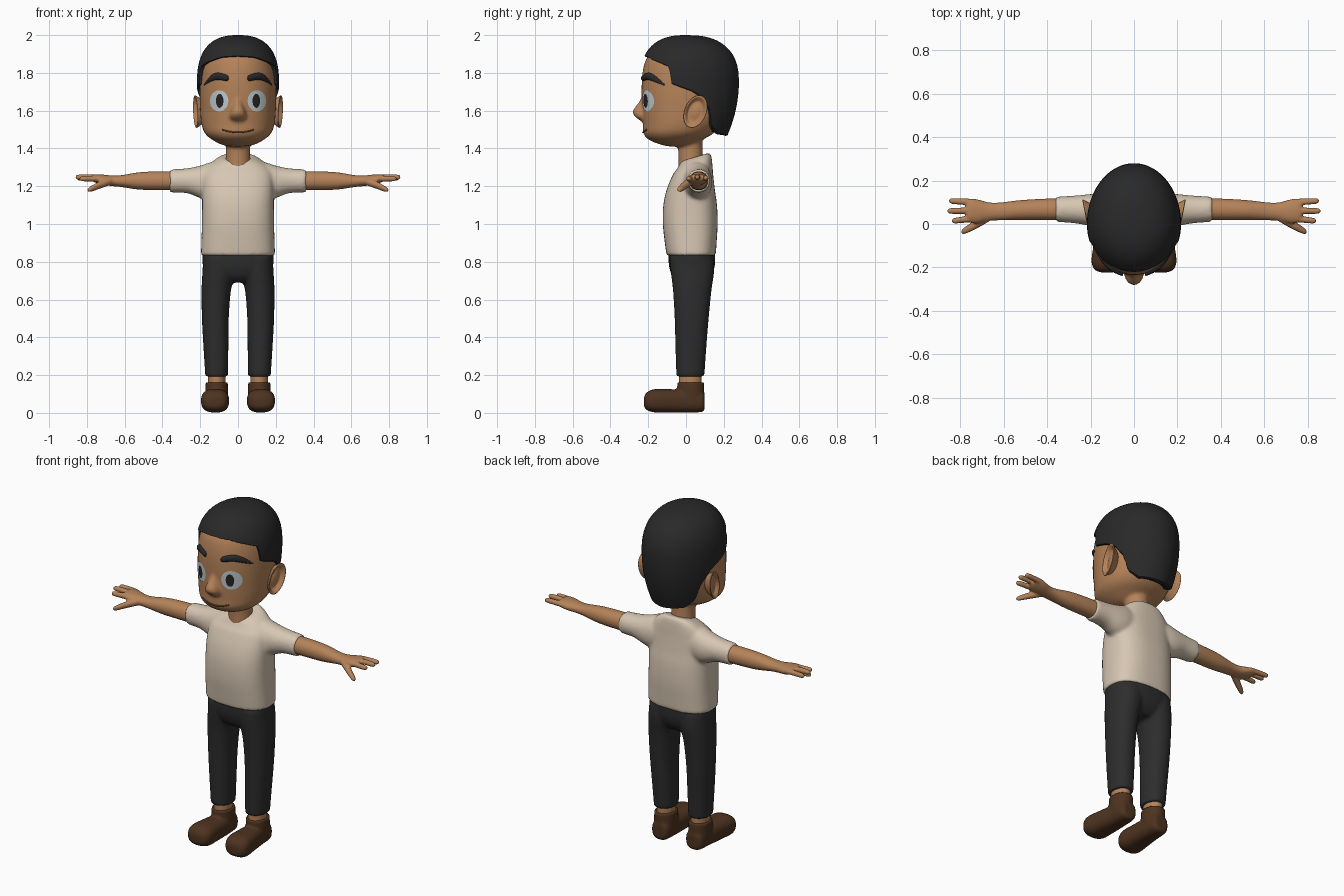
import bpy, bmesh, math
from mathutils import Vector
from mathutils.bvhtree import BVHTree

if "Cube" in bpy.data.objects:
    bpy.data.objects.remove(bpy.data.objects["Cube"], do_unlink=True)


def material(name, *rgb):
    m = bpy.data.materials.new(name)
    m.use_nodes = True
    m.diffuse_color = (*rgb, 1)
    m.node_tree.nodes["Principled BSDF"].inputs["Base Color"].default_value = (*rgb, 1)
    return m


SKIN = material("skin", 0.46, 0.225, 0.10)
SHIRT = material("cream_cloth", 0.68, 0.57, 0.45)
PANTS = material("charcoal_cloth", 0.026, 0.026, 0.027)
HAIR = material("black_hair", 0.022, 0.022, 0.023)
SHOE = material("brown_leather", 0.075, 0.033, 0.014)
EYE = material("pale_eye", 0.52, 0.60, 0.62)
PUPIL = material("dark_pupil", 0.018, 0.018, 0.018)
LIP = material("lip_line", 0.17, 0.07, 0.03)

ORDER = {"x": (0, 1, 2), "y": (1, 0, 2), "z": (1, 2, 0)}


def spline(rows, steps=5):
    """Smooth curve through rows of numbers."""
    pts = [rows[0]] + list(rows) + [rows[-1]]
    for i in range(len(rows) - 1):
        a, b, c, d = pts[i:i + 4]
        for k in range(steps):
            t = k / steps
            yield [0.5 * (2 * q + (r - p) * t + (2 * p - 5 * q + 4 * r - s) * t * t
                          + (3 * q - p - 3 * r + s) * t ** 3) for p, q, r, s in zip(a, b, c, d)]
    yield list(rows[-1])


def loft(bm, axis, rows, n=2.2, side=1, count=36):
    """Skin rounded rings; each row is position, centre 1, centre 2, radius 1, radius 2."""
    rings = []
    for t, c1, c2, r1, r2 in spline(rows):
        ring = []
        for i in range(count):
            a = math.tau * i / count
            u, v = math.cos(a), math.sin(a)
            p = c1 + r1 * math.copysign(abs(u) ** (2 / n), u)
            q = c2 + r2 * math.copysign(abs(v) ** (2 / n), v)
            co = {"x": (t, p, q), "y": (p, t, q), "z": (p, q, t)}[axis]
            ring.append(bm.verts.new((co[0] * side, co[1], co[2])))
        rings.append(ring)
    for lo, hi in zip(rings, rings[1:]):
        for i in range(count):
            j = (i + 1) % count
            bm.faces.new((lo[i], lo[j], hi[j], hi[i]))
    bm.faces.new(rings[0])
    bm.faces.new(rings[-1])
    return [v for r in rings for v in r]


def finish(name, bm, mat, voxel=0, smooth=0):
    bmesh.ops.recalc_face_normals(bm, faces=bm.faces[:])
    mesh = bpy.data.meshes.new(name)
    bm.to_mesh(mesh)
    bm.free()
    mesh.materials.append(mat)
    mesh.shade_smooth()
    mesh.set_sharp_from_angle(angle=0.8)
    ob = bpy.data.objects.new(name, mesh)
    bpy.context.collection.objects.link(ob)
    if voxel:  # fuse overlapping volumes into one skin
        r = ob.modifiers.new("fuse", "REMESH")
        r.mode, r.voxel_size, r.use_smooth_shade = "VOXEL", voxel, True
        m = ob.modifiers.new("soften", "SMOOTH")
        m.iterations, m.factor = smooth, 0.5
    return ob


# Head, nose and neck
bm = bmesh.new()
head = [(1.41, -.04, .03, .04), (1.418, -.045, .08, .08), (1.445, -.055, .135, .14),
        (1.48, -.04, .175, .185), (1.53, -.02, .193, .207), (1.6, -.007, .2, .224),
        (1.7, 0, .203, .235), (1.8, 0, .197, .23), (1.88, 0, .175, .207),
        (1.93, 0, .13, .15), (1.95, 0, .05, .05)]
loft(bm, "z", [(z, 0, y, rx, ry) for z, y, rx, ry in head], 2.1, count=64)
face = BVHTree.FromBMesh(bm)
loft(bm, "z", [(1.68, 0, -.22, .01, .01), (1.64, 0, -.23, .02, .023), (1.6, 0, -.232, .038, .049),
               (1.57, 0, -.23, .045, .042), (1.54, 0, -.215, .03, .015)], 2)
loft(bm, "z", [(1.27, 0, .03, .072, .07), (1.36, 0, .025, .065, .065), (1.46, 0, .02, .066, .066)], 2)
finish("head", bm, SKIN, .009, 4)


def face_y(x, z):
    hit = face.ray_cast(Vector((x, -1, z)), Vector((0, 1, 0)))[0]
    return hit.y if hit else -.1


def face_disc(name, cx, cz, rx, rz, lift, mat):
    """Thin plate that follows the face."""
    bm = bmesh.new()
    grid = []
    for k in range(1, 7):
        ring = []
        for i in range(32):
            a = math.tau * i / 32
            x, z = cx + rx * k / 6 * math.cos(a), cz + rz * k / 6 * math.sin(a)
            ring.append(bm.verts.new((x, face_y(x, z) - lift, z)))
        grid.append(ring)
    bm.faces.new(grid[0])
    for lo, hi in zip(grid, grid[1:]):
        for i in range(32):
            bm.faces.new((lo[i - 1], lo[i], hi[i], hi[i - 1]))
    for f in bm.faces:
        f.normal_update()
        if f.normal.y > 0:
            f.normal_flip()
    mesh = bpy.data.meshes.new(name)
    bm.to_mesh(mesh)
    bm.free()
    mesh.materials.append(mat)
    mesh.shade_smooth()
    bpy.context.collection.objects.link(bpy.data.objects.new(name, mesh))


# Mouth line
bm = bmesh.new()
loft(bm, "x", [(x, face_y(x, 1.49) - .001, 1.485 + 2 * x * x, .004, .004)
               for x in (-.085, -.06, -.03, 0, .03, .06, .085)], 2, count=10)
finish("mouth", bm, LIP)

for s, label in ((1, "left"), (-1, "right")):
    # Eyes and brows
    face_disc(label + "_eye", .1 * s, 1.652, .049, .056, .004, EYE)
    face_disc(label + "_pupil", .097 * s, 1.652, .02, .037, .007, PUPIL)
    bm = bmesh.new()
    brow = [(.05, 1.772, .006), (.06, 1.773, .016), (.11, 1.782, .019), (.15, 1.766, .015), (.18, 1.737, .004)]
    loft(bm, "x", [(x, face_y(x, z), z, .7 * r + .003, r) for x, z, r in brow], 2, s, 16)
    finish(label + "_brow", bm, HAIR)

    # Ear: a dish that leans back and flares out
    bm = bmesh.new()
    dish = [(.175, .035, .055), (.205, .05, .075), (.222, .06, .086), (.226, .054, .079),
            (.218, .046, .068), (.207, .036, .052), (.212, .015, .02)]
    for v in loft(bm, "x", [(x, .05, 1.595, ry, rz) for x, ry, rz in dish], 2, s):
        v.co.y += (v.co.z - 1.595) * .22
        v.co.x += s * (v.co.y - .05) * .2
    finish(label + "_ear", bm, SKIN)

    # Arm, palm, three fingers and thumb
    bm = bmesh.new()
    loft(bm, "x", [(.3, .068, 1.228, .05, .05), (.4, .067, 1.229, .05, .05), (.52, .064, 1.228, .046, .046),
                   (.62, .058, 1.227, .041, .031), (.67, .057, 1.229, .043, .028),
                   (.72, .058, 1.235, .055, .027), (.76, .062, 1.242, .055, .021),
                   (.775, .063, 1.243, .045, .012)], 2.1, s)
    for tip, y0, y1, z in ((.853, .1, .106, 1.243), (.86, .062, .06, 1.248), (.84, .024, .015, 1.24)):
        loft(bm, "x", [(.73, y0, 1.24, .016, .016), (.79, (y0 + y1) / 2, z, .015, .015),
                       (tip - .012, y1, z, .013, .013), (tip, y1, z, .005, .005)], 2, s, 16)
    loft(bm, "x", [(.67, .03, 1.228, .02, .02), (.73, -.003, 1.207, .021, .02),
                   (.78, -.03, 1.185, .016, .015), (.797, -.037, 1.179, .006, .006)], 2, s, 16)
    finish(label + "_arm", bm, SKIN, .0055, 3)

    # Ankle and shoe
    bm = bmesh.new()
    loft(bm, "z", [(.08, .113, .023, .047, .06), (.25, .113, .023, .047, .06)], 2, s)
    finish(label + "_ankle", bm, SKIN)
    bm = bmesh.new()
    loft(bm, "y", [(.099, .112, .06, .03, .035), (.083, .112, .06, .052, .055), (.0, .113, .062, .06, .06),
                   (-.1, .118, .064, .069, .062), (-.17, .122, .064, .074, .061),
                   (-.208, .124, .062, .06, .046), (-.223, .124, .058, .03, .024)], 2.6, s)
    loft(bm, "z", [(.04, .113, .026, .058, .072), (.1, .113, .025, .06, .072), (.162, .113, .025, .059, .071)], 2.1, s)
    finish(label + "_shoe", bm, SHOE, .007, 4)

# Hair: crown swept down to a hairline that changes with the angle from the front
HAIRLINE = [(0, 1.89), (25, 1.885), (50, 1.86), (68, 1.835), (72, 1.745), (95, 1.71), (106, 1.68),
            (118, 1.61), (124, 1.52), (140, 1.478), (180, 1.47)]


def hairline(deg):
    for (a, za), (b, zb) in zip(HAIRLINE, HAIRLINE[1:]):
        if deg <= b:
            return za + (zb - za) * (deg - a) / (b - a)
    return HAIRLINE[-1][1]


def hair_point(phi, z, scale=1):
    h = (z - 1.75) / .25
    f = scale * ((1 - h ** 2.5) ** .4 if h > 0 else 1 - .17 * h * h)
    depth = .245 if math.cos(phi) > 0 else .28
    return (.217 * f * math.sin(phi), -depth * f * math.cos(phi), z)


bm = bmesh.new()
crown = bm.verts.new((0, 0, 2))
columns = []
for i in range(120):
    phi = math.tau * i / 120
    low = hairline(math.degrees(min(phi, math.tau - phi)))
    col = [bm.verts.new(hair_point(phi, 2 - (2 - low) * (k / 18) ** 2)) for k in range(1, 19)]
    col.append(bm.verts.new(hair_point(phi, low - .004, .96)))
    col.append(bm.verts.new(hair_point(phi, low + .01, .8)))
    columns.append(col)
for i in range(120):
    a, b = columns[i - 1], columns[i]
    bm.faces.new((crown, a[0], b[0]))
    for k in range(len(a) - 1):
        bm.faces.new((a[k], a[k + 1], b[k + 1], b[k]))
finish("hair", bm, HAIR)

# Shirt: torso with a sloped collar, and two sleeves
bm = bmesh.new()
torso = [(.832, .0275, .196, .13), (.9, .025, .194, .137), (1.0, .0225, .191, .145), (1.1, .022, .19, .142),
         (1.18, .025, .19, .128), (1.25, .035, .187, .11), (1.3, .045, .165, .095),
         (1.335, .05, .125, .085), (1.355, .05, .085, .075)]
for v in loft(bm, "z", [(z, 0, y, rx, ry) for z, y, rx, ry in torso], 2.6, count=56):
    v.co.z += (v.co.y - .05) * .3 * max(0, min(1, (v.co.z - 1.27) / .08))
for s in (1, -1):
    loft(bm, "x", [(.08, .05, 1.23, .08, .1), (.15, .058, 1.225, .08, .1), (.2, .064, 1.223, .074, .086),
                   (.27, .067, 1.229, .064, .066), (.36, .068, 1.228, .058, .061)], 2.1, s)
finish("shirt", bm, SHIRT, .01, 5)

# Trousers: hips and two legs
bm = bmesh.new()
loft(bm, "z", [(.69, 0, .03, .08, .07), (.72, 0, .03, .13, .1), (.76, 0, .031, .175, .117),
               (.8, 0, .031, .188, .123), (.86, 0, .03, .187, .122)], 2.5, count=48)
for s in (1, -1):
    loft(bm, "z", [(.193, .113, .023, .06, .074), (.35, .117, .026, .066, .082), (.5, .12, .03, .071, .09),
                   (.65, .115, .033, .078, .102), (.75, .1, .034, .088, .115), (.82, .095, .03, .09, .115)], 2.2, s)
finish("trousers", bm, PANTS, .009, 4)
